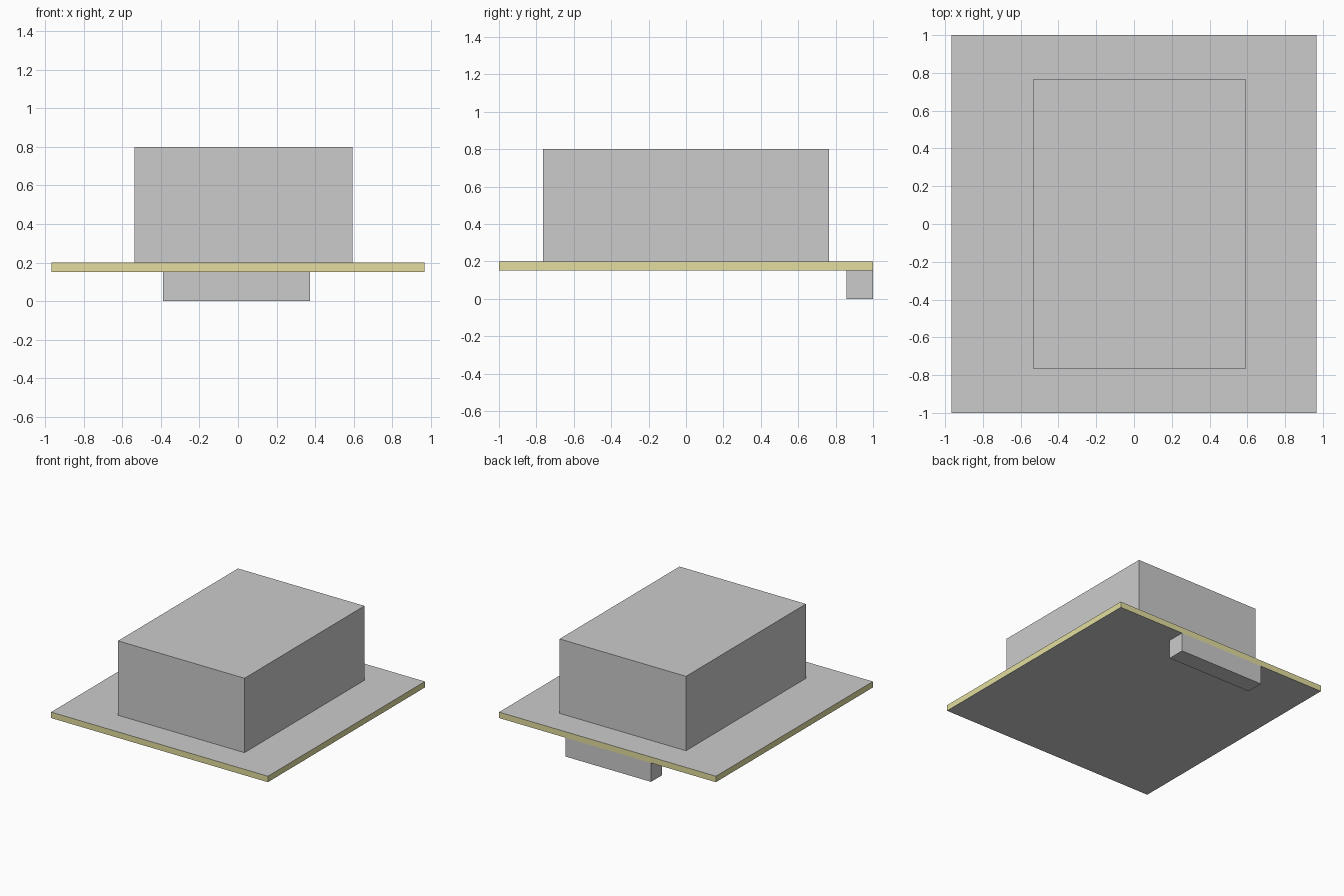
import bpy
import bmesh

if "Cube" in bpy.data.objects:
    bpy.data.objects.remove(bpy.data.objects["Cube"])


def box(name, x, y, z):
    """Axis-aligned box from (min, max) ranges."""
    bm = bmesh.new()
    bmesh.ops.create_cube(bm, size=1)
    for v in bm.verts:
        v.co = [r[0] if c < 0 else r[1] for c, r in zip(v.co, (x, y, z))]
    mesh = bpy.data.meshes.new(name)
    bm.to_mesh(mesh)
    bm.free()
    obj = bpy.data.objects.new(name, mesh)
    bpy.context.collection.objects.link(obj)
    return obj


# Thin base plate: grey top and bottom, olive edge band
plate = box("base_plate", (-0.967, 0.967), (-1, 1), (0.152, 0.2))
olive = bpy.data.materials.new("olive_edge")
olive.diffuse_color = (0.77, 0.73, 0.35, 1)
olive.use_nodes = True
olive.node_tree.nodes["Principled BSDF"].inputs["Base Color"].default_value = olive.diffuse_color
plate.data.materials.append(None)
plate.data.materials.append(olive)
for face in plate.data.polygons:
    face.material_index = 0 if abs(face.normal.z) > 0.5 else 1

# Large body on the plate
box("main_body", (-0.535, 0.593), (-0.764, 0.764), (0.2, 0.8))

# Small block under the rear edge
box("rear_block", (-0.388, 0.374), (0.857, 1), (0, 0.152))
